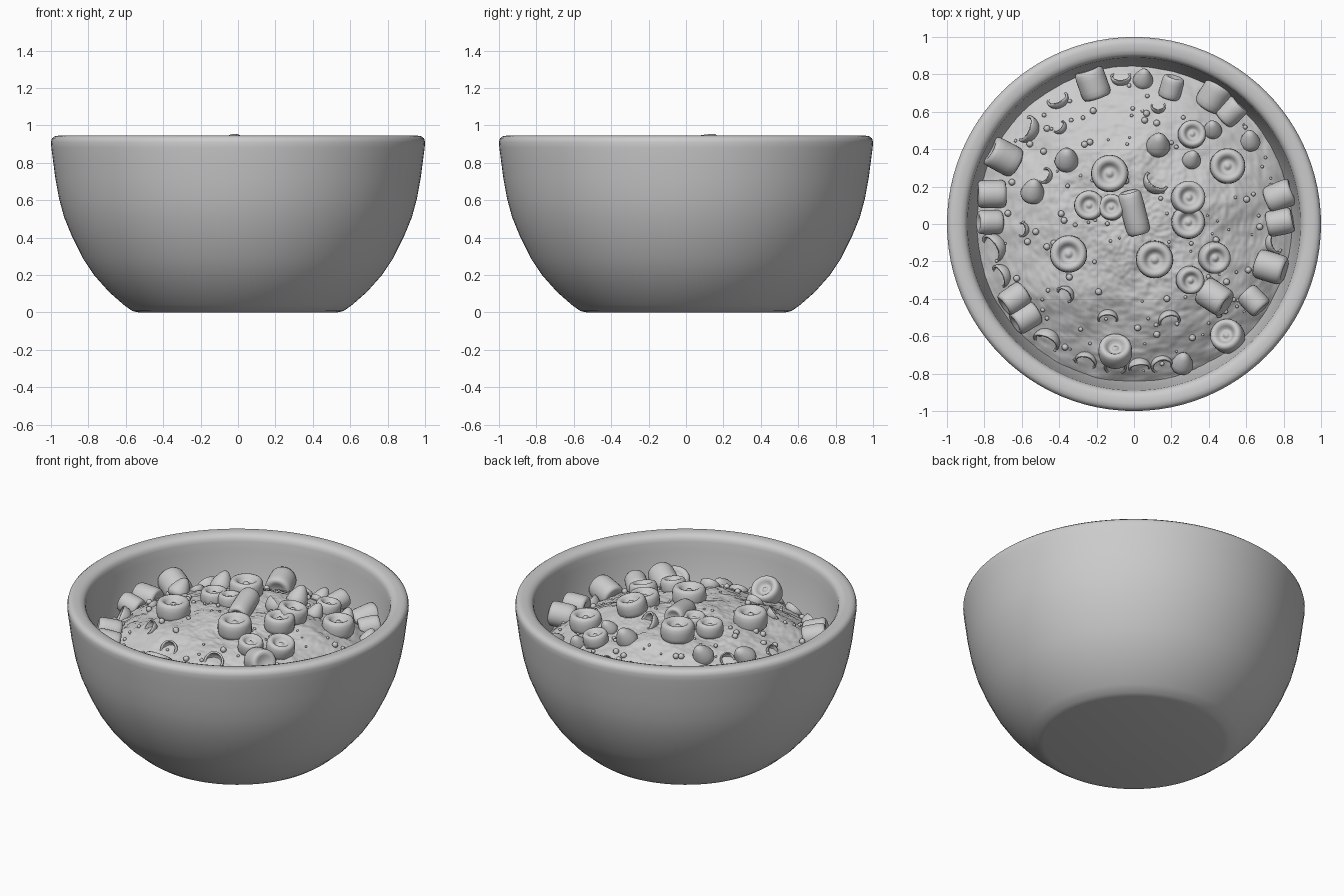
import bpy, bmesh, math, random
from mathutils import Matrix, Vector, noise

cube = bpy.data.objects.get("Cube")
if cube:
    bpy.data.objects.remove(cube)
random.seed(4)

grey = bpy.data.materials.new("plain_grey")
grey.use_nodes = True
grey.diffuse_color = (0.6, 0.6, 0.6, 1)
shader = next(n for n in grey.node_tree.nodes if n.type == "BSDF_PRINCIPLED")
shader.inputs["Base Color"].default_value = grey.diffuse_color


def finish(bm, name):
    """Turn a bmesh into a smooth grey mesh."""
    bmesh.ops.recalc_face_normals(bm, faces=bm.faces)
    mesh = bpy.data.meshes.new(name)
    bm.to_mesh(mesh)
    bm.free()
    mesh.materials.append(grey)
    for poly in mesh.polygons:
        poly.use_smooth = True
    return mesh


def place(mesh, name, matrix=Matrix()):
    obj = bpy.data.objects.new(name, mesh)
    bpy.context.collection.objects.link(obj)
    obj.matrix_world = matrix
    return obj


def lathe(profile, steps):
    """Spin a radius/height profile around z."""
    bm = bmesh.new()
    verts = [bm.verts.new((r, 0, z)) for r, z in profile]
    edges = [bm.edges.new(pair) for pair in zip(verts, verts[1:])]
    bmesh.ops.spin(bm, geom=verts + edges, cent=(0, 0, 0), axis=(0, 0, 1),
                   angle=math.tau, steps=steps)
    bmesh.ops.remove_doubles(bm, verts=bm.verts, dist=0.0001)
    return bm


# Bowl: outer wall, rounded rim and inner wall
bowl_profile = [
    (0, 0), (.53, 0), (.565, .008), (.61, .04), (.69, .11), (.77, .2),
    (.83, .29), (.885, .4), (.93, .51), (.957, .61), (.977, .72), (.99, .82),
    (.998, .88), (1, .91), (.995, .93), (.98, .942), (.96, .945), (.93, .943),
    (.908, .935), (.895, .92), (.89, .9), (.885, .85), (.87, .75), (.845, .62),
    (.78, .42), (.64, .22), (.45, .11), (0, .09)]
bowl = place(finish(lathe(bowl_profile, 96), "bowl"), "bowl")
bpy.context.view_layer.objects.active = bowl
bowl.select_set(True)
bpy.ops.object.shade_smooth_by_angle(angle=math.radians(50))


def level(x, y):
    """Height of the domed filling, with broad swells."""
    r = math.hypot(x, y)
    swell = noise.noise(Vector((x * 4, y * 4, 2))) * .03
    return .855 - .24 * (r / .84) ** 2.5 + swell


# Filling: domed disc with a grainy skin
RINGS = 110
bm = lathe([(.855 * i / RINGS, 0) for i in range(RINGS + 1)], 240)
for v in bm.verts:
    x, y = v.co.xy
    v.co.z = (level(x, y) + noise.noise(Vector((x * 14, y * 14, 5))) * .009
              + noise.noise(Vector((x * 40, y * 40, 9))) * .006)
place(finish(bm, "filling"), "filling")

# Shared shapes, all about one unit in radius
ring_mesh = finish(lathe([
    (0, .32), (.12, .31), (.19, .24), (.27, .21), (.4, .24), (.5, .36),
    (.62, .47), (.76, .5), (.89, .45), (.97, .32), (1, .1), (1, -.2),
    (.95, -.4), (.84, -.5), (.6, -.5), (.4, -.35), (0, -.3)], 32), "ring")
barrel_mesh = finish(lathe([
    (0, .8), (.3, .82), (.55, .95), (.75, 1), (.9, .93), (.98, .75), (1, .4),
    (1, -.4), (.98, -.75), (.9, -.93), (.75, -1), (.55, -.95), (.3, -.82),
    (0, -.8)], 32), "barrel")
nugget_mesh = finish(lathe([
    (0, 1.2), (.25, 1.12), (.5, .85), (.75, .4), (.92, 0), (1, -.4),
    (.9, -.7), (.6, -.85), (0, -.9)], 24), "nugget")

bm = bmesh.new()
bmesh.ops.create_uvsphere(bm, u_segments=24, v_segments=16, radius=1)
bmesh.ops.bisect_plane(bm, geom=bm.verts[:] + bm.edges[:] + bm.faces[:],
                       plane_co=(.05, 0, 0), plane_no=(1, .1, 0), clear_outer=True)
shell_mesh = finish(bm, "half_shell")

bm = bmesh.new()
bmesh.ops.create_icosphere(bm, subdivisions=2, radius=1)
drop_mesh = finish(bm, "droplet")


def scatter(mesh, name, spots, lift, tilt, spin=None, stretch=1):
    """Set pieces on the filling; spin defaults to facing outwards."""
    made = []
    for i, (x, y, r) in enumerate(spots):
        turn = math.atan2(y, x) if spin is None else spin
        turn += random.uniform(-.25, .25)
        lean = tilt + random.uniform(-.15, .15)
        matrix = (Matrix.Translation((x, y, level(x, y) + lift * r))
                  @ Matrix.Rotation(turn, 4, "Z") @ Matrix.Rotation(lean, 4, "Y")
                  @ Matrix.Diagonal((r, r, r * stretch, 1)))
        made.append(place(mesh, f"{name}_{i + 1}", matrix))
    return made


# Dimpled rings lying flat
scatter(ring_mesh, "ring", [
    (-.13, .27, .1), (-.24, .1, .08), (-.12, .09, .07), (.29, .14, .09),
    (.29, .01, .09), (.11, -.19, .1), (-.35, -.16, .1), (.43, -.18, .085),
    (.3, -.3, .075), (.5, .31, .095), (.31, .48, .075)], .35, .12, stretch=1.1)

# Rings leaning on the wall
scatter(ring_mesh, "leaning_ring", [(.5, -.6, .09), (-.1, -.68, .09)],
        .5, -.5, stretch=1.2)

# Barrels on their sides around the edge
scatter(barrel_mesh, "barrel", [
    (-.22, .75, .08), (.43, .69, .08), (-.7, .36, .085), (-.76, .16, .075),
    (-.77, .01, .065), (.78, .15, .075), (.78, .01, .07), (.73, -.23, .08),
    (-.64, -.4, .07), (-.58, -.5, .07), (.43, -.39, .08), (.64, -.41, .065),
    (.52, .6, .065), (.2, .73, .06)], .55, 1.4)
scatter(barrel_mesh, "centre_barrel", [(0, .06, .065)], .5, 1.5,
        spin=math.pi / 2, stretch=1.8)

# Pointed nuggets
scatter(nugget_mesh, "nugget", [
    (.13, .43, .065), (-.36, .35, .065), (-.54, .18, .065), (.05, .78, .055),
    (.42, .51, .05), (.31, .35, .05), (.62, .45, .055), (.26, -.74, .06)],
    .35, .7, spin=1.5)

# Broken hollow shells
shells = scatter(shell_mesh, "half_shell", [
    (-.07, .79, .055), (-.41, .67, .06), (-.58, .51, .075), (-.4, .52, .04),
    (.12, .23, .07), (-.76, -.13, .08), (-.72, -.28, .065), (-.47, -.63, .075),
    (-.26, -.74, .06), (-.1, -.77, .06), (.03, -.77, .06), (.15, -.76, .06),
    (.19, -.52, .06), (-.14, -.51, .055), (-.37, -.38, .05), (.76, -.1, .06),
    (-.48, .26, .045), (-.6, -.03, .04), (.13, .63, .04)], .2, -.5)
for shell in shells:
    wall = shell.modifiers.new("wall", "SOLIDIFY")
    wall.thickness = .18

# Small droplets dotted over the filling
drops = []
while len(drops) < 170:
    angle, r = random.uniform(0, math.tau), .8 * math.sqrt(random.random())
    size = random.choice((.007, .009, .012, .018))
    drops.append((r * math.cos(angle), r * math.sin(angle), size))
scatter(drop_mesh, "droplet", drops, .4, 0)
